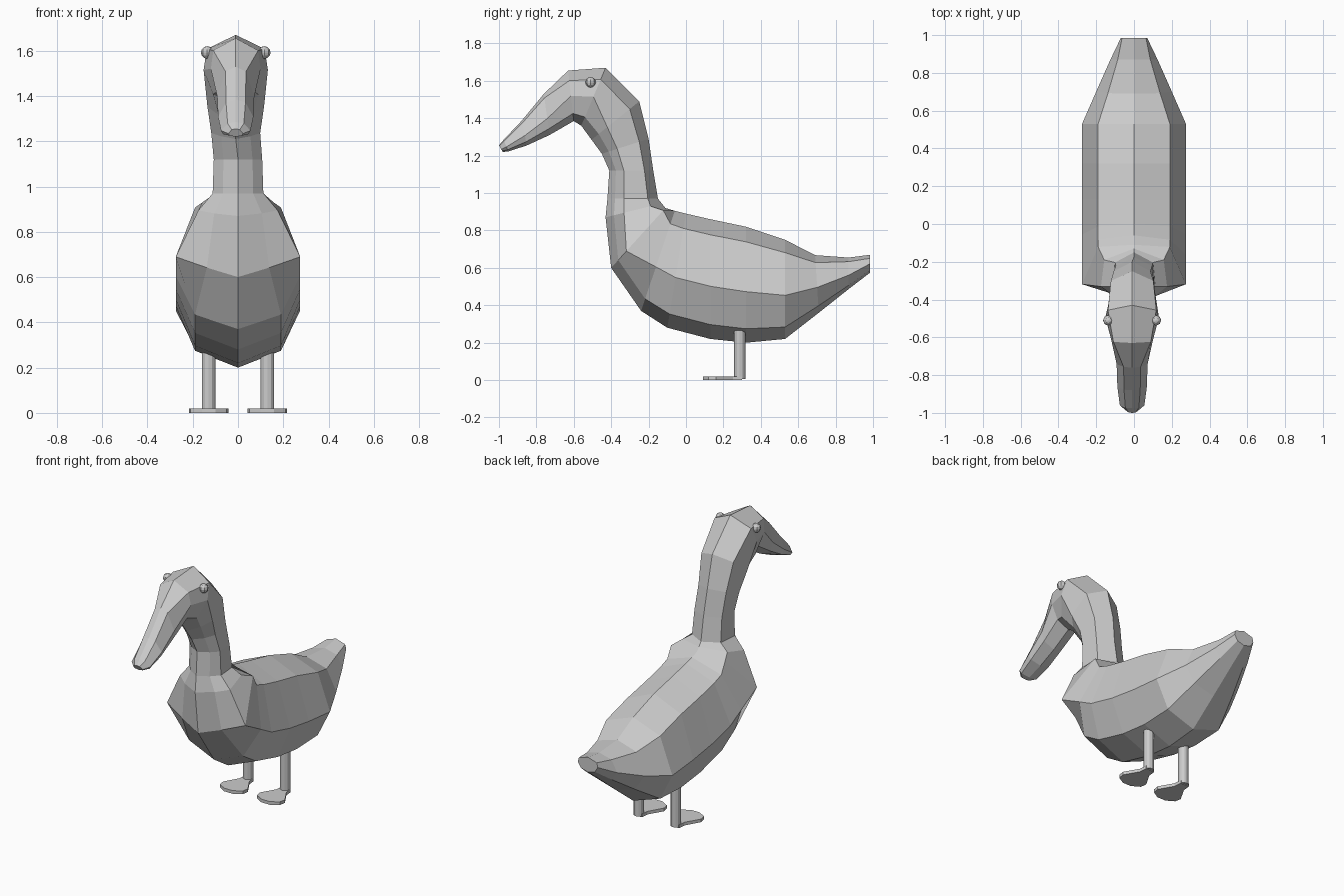
import bpy, bmesh, math
from mathutils import Vector

if "Cube" in bpy.data.objects:
    bpy.data.objects.remove(bpy.data.objects["Cube"])


def finish(name, bm):
    bmesh.ops.recalc_face_normals(bm, faces=bm.faces[:])
    mesh = bpy.data.meshes.new(name)
    bm.to_mesh(mesh)
    bm.free()
    ob = bpy.data.objects.new(name, mesh)
    bpy.context.collection.objects.link(ob)
    return ob


# cross-section styles: (fraction from back to belly, fraction of half width)
BODY = ((.13, .69), (.56, 1), (.88, .69))
CHEST = ((.04, .69), (.72, 1), (.87, .5))
NECK = ((.2, .9), (.67, 1), (.85, .6))
HEAD = ((.2, .9), (.5, 1), (.85, .7))
BILL = ((.1, .55), (.6, 1), (.85, .85))

# sections from tail to bill: top y, z, bottom y, z, half width, style
sections = [
    (.985, .67, .985, .575, .07, HEAD),
    (.87, .655, .87, .487, .125, BODY),
    (.69, .668, .71, .36, .2, BODY),
    (.53, .75, .53, .22, .275, BODY),
    (.32, .82, .32, .20, .275, BODY),
    (.13, .86, .13, .22, .275, BODY),
    (0, .89, -.1, .28, .275, BODY),
    (-.06, .905, -.24, .37, .275, BODY),
    (-.11, .92, -.40, .60, .275, CHEST),
    (-.13, .945, -.43, .87, .175, NECK),
    (-.15, .97, -.42, .97, .112, NECK),
    (-.175, 1.12, -.41, 1.12, .107, NECK),
    (-.20, 1.29, -.45, 1.21, .108, NECK),
    (-.25, 1.49, -.505, 1.285, .125, NECK),
    (-.43, 1.67, -.56, 1.36, .142, HEAD),
    (-.63, 1.655, -.60, 1.385, .11, HEAD),
    (-.76, 1.53, -.73, 1.31, .082, BILL),
    (-.88, 1.385, -.85, 1.255, .078, BILL),
    (-.975, 1.285, -.95, 1.222, .065, BILL),
    (-1.0, 1.255, -.98, 1.22, .032, BILL),
]

# body, neck and head as one faceted loft
bm = bmesh.new()
rings = []
for ty, tz, by, bz, w, style in sections:
    shift = -.01 if tz > 1.2 else 0
    top, bottom = Vector((shift, ty, tz)), Vector((shift, by, bz))
    right = [top.lerp(bottom, f) + Vector((w * k, 0, 0)) for f, k in style]
    left = [top.lerp(bottom, f) - Vector((w * k, 0, 0)) for f, k in reversed(style)]
    rings.append([bm.verts.new(p) for p in [top, *right, bottom, *left]])
for a, b in zip(rings, rings[1:]):
    for i in range(8):
        j = (i + 1) % 8
        bm.faces.new((a[i], a[j], b[j], b[i]))
bm.faces.new(rings[0])
bm.faces.new(rings[-1])
finish("duck_body", bm)

foot_outline = [(.03, .3), (.035, .25), (.087, .16), (.08, .12), (.03, .09)]
for side, label in ((-1, "left"), (1, "right")):
    # leg
    bpy.ops.mesh.primitive_cylinder_add(vertices=12, radius=.03, depth=.30,
                                        location=(side * .13, .287, .155))
    bpy.context.object.name = label + "_leg"

    # webbed foot
    bm = bmesh.new()
    outline = foot_outline + [(-x, y) for x, y in reversed(foot_outline)]
    face = bm.faces.new([bm.verts.new((side * .13 + x, y, 0)) for x, y in outline])
    ext = bmesh.ops.extrude_face_region(bm, geom=[face])
    up = [v for v in ext["geom"] if isinstance(v, bmesh.types.BMVert)]
    bmesh.ops.translate(bm, verts=up, vec=(0, 0, .02))
    finish(label + "_foot", bm)

    # eye
    bpy.ops.mesh.primitive_uv_sphere_add(segments=8, ring_count=6, radius=.028,
                                         location=(side * .126 - .01, -.51, 1.592))
    bpy.context.object.name = label + "_eye"
